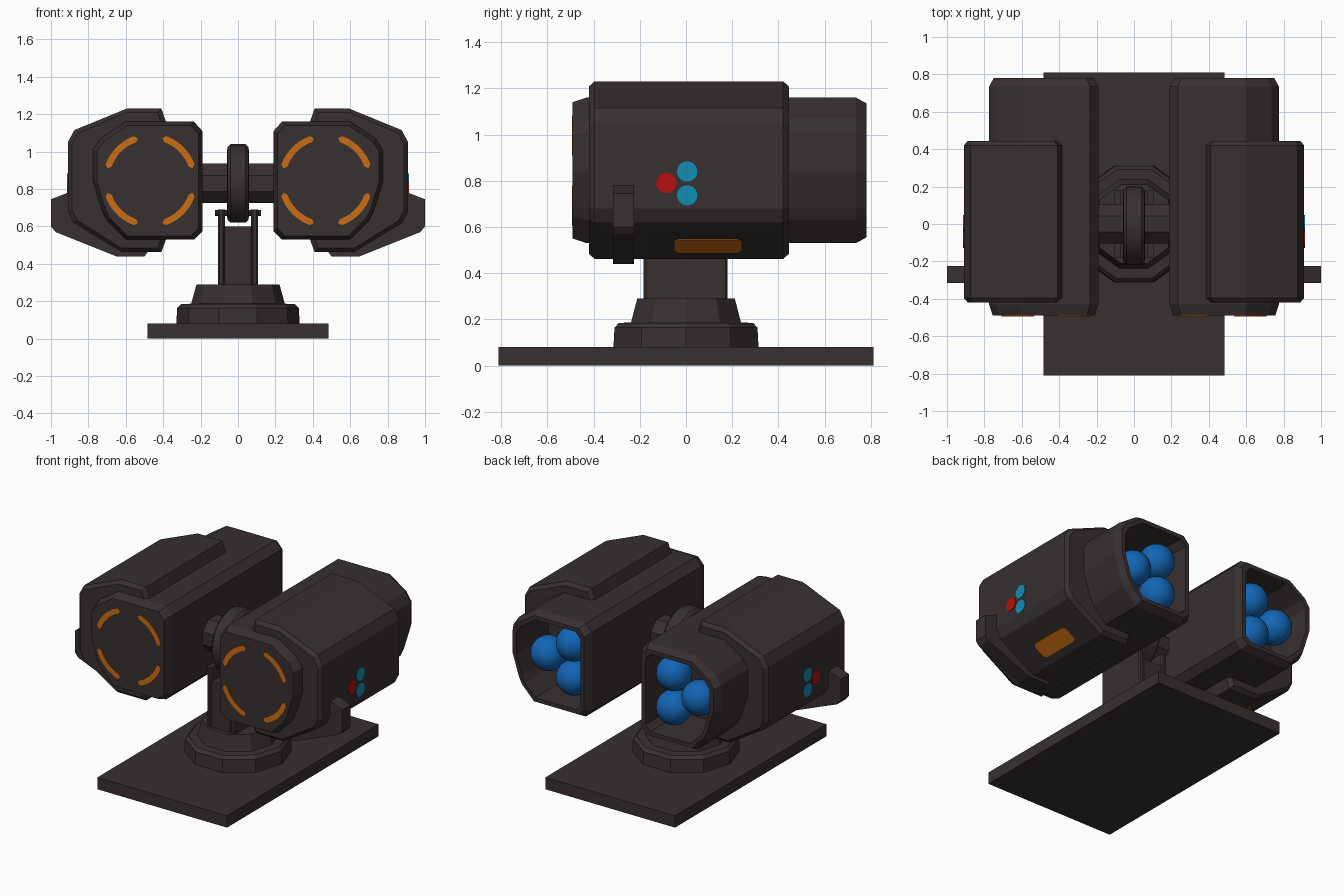
import bpy, bmesh, math
from mathutils import Vector

if "Cube" in bpy.data.objects:
    bpy.data.objects.remove(bpy.data.objects["Cube"])


def material(name, rgb):
    m = bpy.data.materials.new(name)
    m.diffuse_color = (*rgb, 1)
    m.use_nodes = True
    m.node_tree.nodes["Principled BSDF"].inputs["Base Color"].default_value = m.diffuse_color
    return m


DARK = material("dark_metal", (0.040, 0.029, 0.029))
BLUE = material("blue", (0.006, 0.13, 0.46))
ORANGE = material("orange", (0.60, 0.15, 0.006))
CYAN = material("cyan", (0.006, 0.27, 0.46))
RED = material("red", (0.48, 0.005, 0.005))


def finish(bm, name, mat, smooth=0):
    bmesh.ops.recalc_face_normals(bm, faces=bm.faces[:])
    me = bpy.data.meshes.new(name)
    bm.to_mesh(me)
    bm.free()
    me.materials.append(mat)
    ob = bpy.data.objects.new(name, me)
    bpy.context.collection.objects.link(ob)
    if smooth:
        bpy.ops.object.select_all(action='DESELECT')
        ob.select_set(True)
        bpy.context.view_layer.objects.active = ob
        bpy.ops.object.shade_smooth_by_angle(angle=math.radians(smooth))
    return ob


def loft(name, rings, mat, smooth=0):
    """Skin a list of equal-length 3D rings and cap both ends."""
    bm = bmesh.new()
    vs = [[bm.verts.new(p) for p in r] for r in rings]
    n = len(rings[0])
    for a, b in zip(vs, vs[1:]):
        for i in range(n):
            j = (i + 1) % n
            bm.faces.new((a[i], a[j], b[j], b[i]))
    bm.faces.new(vs[0])
    bm.faces.new(vs[-1])
    return finish(bm, name, mat, smooth)


def hull_loft(name, profile, sections, side, mat, smooth=0):
    """Extrude an x-z profile along y; each section is (y, inset)."""
    xs, zs = [p[0] for p in profile], [p[1] for p in profile]
    cx, cz = (min(xs) + max(xs)) / 2, (min(zs) + max(zs)) / 2
    hx, hz = max(xs) - cx, max(zs) - cz
    rings = [[(side * (cx + (x - cx) * (1 - d / hx)), y, cz + (z - cz) * (1 - d / hz))
              for x, z in profile] for y, d in sections]
    return loft(name, rings, mat, smooth)


def turned(name, axis, centre, steps, n, mat, smooth=0, turn=0.0):
    """Stack of n-sided rings along axis; each step is (position, radius)."""
    rings = []
    for t, r in steps:
        ring = []
        for i in range(n):
            a = 2 * math.pi * i / n + turn
            u, v = r * math.cos(a), r * math.sin(a)
            p = (u, v, t) if axis == 'z' else (t, u, v)
            ring.append(Vector(p) + Vector(centre))
        rings.append(ring)
    return loft(name, rings, mat, smooth)


def box(name, x0, x1, y0, y1, z0, z1, mat, c=0.0):
    """Box with vertical corner chamfers c."""
    if c:
        o = [(x0 + c, y0), (x1 - c, y0), (x1, y0 + c), (x1, y1 - c),
             (x1 - c, y1), (x0 + c, y1), (x0, y1 - c), (x0, y0 + c)]
    else:
        o = [(x0, y0), (x1, y0), (x1, y1), (x0, y1)]
    return loft(name, [[(x, y, z) for x, y in o] for z in (z0, z1)], mat)


# Base, turntable and column
box("base_plate", -.485, .485, -.81, .81, 0, .08, DARK)
turned("turntable", 'z', (0, 0, 0),
       [(.08, .33), (.165, .325), (.185, .305), (.187, .25), (.29, .222)], 10, DARK)
box("column", -.1, .1, -.183, .18, .28, .6, DARK, .03)

# Tilt wheel and axle
turned("tilt_wheel", 'x', (0, -.01, .83),
       [(-.06, .17), (-.055, .195), (-.04, .21), (.04, .21), (.055, .195), (.06, .17)],
       28, DARK, 30)
turned("axle", 'x', (0, 0, .83), [(-.24, .114), (.24, .114)], 8, DARK, 0, math.pi / 8)

CORE = [(.19, .575), (.19, 1.11), (.235, 1.16), (.60, 1.16), (.735, 1.07), (.775, 1.01),
        (.775, .84), (.725, .68), (.70, .63), (.60, .53), (.235, .53)]
SHELL = [(.385, .53), (.385, 1.16), (.41, 1.23), (.595, 1.23), (.875, 1.115), (.91, 1.05),
         (.91, .68), (.88, .62), (.62, .462), (.41, .462)]
FIN = [(.88, .79), (.91, .78), (1.0, .745), (1.0, .60), (.975, .57), (.65, .44),
       (.50, .44), (.47, .48), (.62, .50), (.86, .64)]

for s, tag in ((1, "right"), (-1, "left")):
    # Fork arm and pin holding the wheel
    box("fork_arm_" + tag, *sorted((s * .07, s * .108)), -.183, .18, .29, .69, DARK, .01)
    turned("fork_pin_" + tag, 'x', (0, 0, .672), [(s * .05, .016), (s * .122, .016)], 8, DARK)

    # Pod body with hollow rear, outer armour and side fin
    hull_loft("pod_core_" + tag, CORE,
              [(-.49, .02), (-.43, 0), (.735, 0), (.78, .025), (.78, .052), (.45, .06)],
              s, DARK)
    hull_loft("pod_shell_" + tag, SHELL,
              [(-.42, .022), (-.395, 0), (.42, 0), (.445, .022)], s, DARK)
    hull_loft("side_fin_" + tag, FIN, [(-.315, 0), (-.225, 0)], s, DARK)

    # Three blue balls in the hollow
    for i, (x, z) in enumerate(((.375, .96), (.375, .73), (.565, .845))):
        bm = bmesh.new()
        bmesh.ops.create_uvsphere(bm, u_segments=24, v_segments=14, radius=.112)
        bmesh.ops.translate(bm, verts=bm.verts[:], vec=(s * x, .662, z))
        finish(bm, f"ball_{tag}_{i}", BLUE, 40)

    # Four orange arcs on the front face, with rounded ends
    for q in range(4):
        a0, a1 = math.radians(90 * q + 20), math.radians(90 * q + 70)
        R, w, arc = .236, .017, []
        arc += [(R + w, a0 + (a1 - a0) * k / 10) for k in range(11)]
        arc += [(R, a1 + .07)]
        arc += [(R - w, a1 - (a1 - a0) * k / 10) for k in range(11)]
        arc += [(R, a0 - .07)]
        loft(f"front_arc_{tag}_{q}",
             [[(s * (.47 + r * math.cos(a)), y, .845 + r * math.sin(a)) for r, a in arc]
              for y in (-.494, -.488)], ORANGE)

    # Round indicator dots on the outer side
    for i, (y, z, m) in enumerate(((-.085, .79, RED), (.005, .84, CYAN), (.005, .737, CYAN))):
        turned(f"indicator_{tag}_{i}", 'x', (0, y, z),
               [(s * .907, .044), (s * .914, .044)], 20, m)

    # Orange plate on the lower slope of the shell
    slope = Vector((.26, 0, .158)).normalized()
    out = Vector((slope.z, 0, -slope.x))
    mid = Vector((.713, .095, .5185))
    half, long, c = .057, .147, .02
    o = [(-half, -long + c), (-half + c, -long), (half - c, -long), (half, -long + c),
         (half, long - c), (half - c, long), (-half + c, long), (-half, long - c)]
    rings = []
    for h in (-.003, .005):
        pts = [mid + slope * u + Vector((0, v, 0)) + out * h for u, v in o]
        rings.append([(s * p.x, p.y, p.z) for p in pts])
    loft("lower_light_" + tag, rings, ORANGE)
